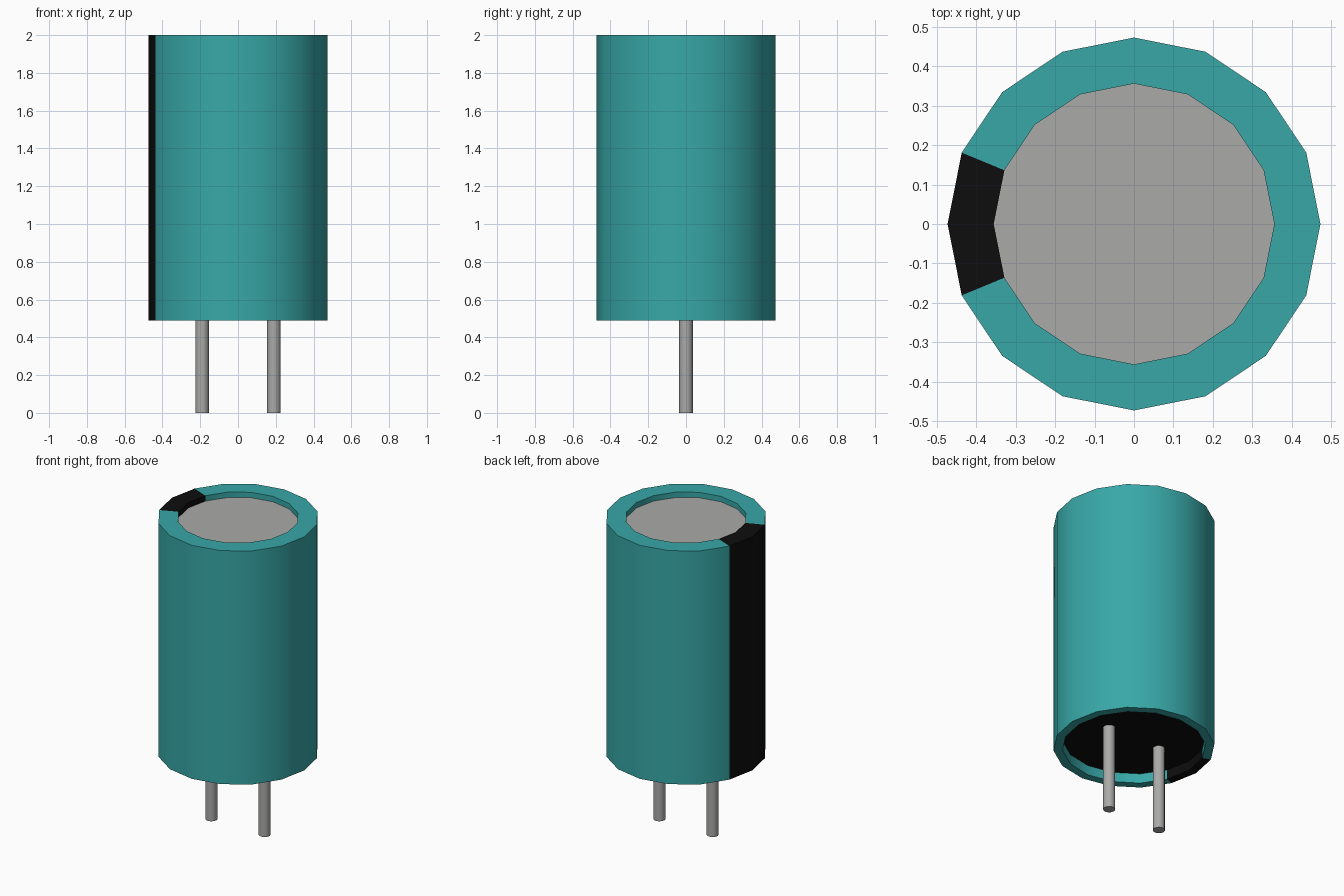
import bpy, bmesh, math

cube = bpy.data.objects.get("Cube")
if cube:
    bpy.data.objects.remove(cube)


def material(name, color):
    m = bpy.data.materials.new(name)
    m.use_nodes = True
    m.diffuse_color = (*color, 1)
    m.node_tree.nodes["Principled BSDF"].inputs["Base Color"].default_value = (*color, 1)
    return m


teal = material("teal sleeve", (0.04, 0.39, 0.39))
black = material("black", (0.004, 0.004, 0.004))
grey = material("grey metal", (0.40, 0.40, 0.395))

SIDES = 16
TOP, BASE = 2.0, 0.49                 # sleeve ends
TOP_DISC, BASE_DISC = 1.965, 0.552    # recessed end discs
R_OUT, R_TOP, R_BASE = 0.473, 0.356, 0.42


def finish(name, bm, mats, smooth=True):
    mesh = bpy.data.meshes.new(name)
    bm.to_mesh(mesh)
    bm.free()
    ob = bpy.data.objects.new(name, mesh)
    bpy.context.collection.objects.link(ob)
    for m in mats:
        mesh.materials.append(m)
    if smooth:
        bpy.ops.object.select_all(action='DESELECT')
        ob.select_set(True)
        bpy.context.view_layer.objects.active = ob
        bpy.ops.object.shade_smooth_by_angle(angle=math.radians(35))
    return ob


# Sleeve: profile turned around z, with a black stripe over two segments at -x
profile = [(R_TOP, TOP_DISC), (R_TOP, TOP), (R_OUT, TOP),
           (R_OUT, BASE), (R_BASE, BASE), (R_BASE, BASE_DISC)]
bm = bmesh.new()
rings = []
for i in range(SIDES):
    a = 2 * math.pi * i / SIDES
    rings.append([bm.verts.new((r * math.cos(a), r * math.sin(a), z)) for r, z in profile])
for i in range(SIDES):
    p, q = rings[i], rings[(i + 1) % SIDES]
    for k in range(len(profile) - 1):
        f = bm.faces.new((p[k], p[k + 1], q[k + 1], q[k]))
        f.material_index = 1 if i in (SIDES // 2 - 1, SIDES // 2) else 0
        f.normal_update()
        # Turn each face outward from the sleeve wall
        c = f.calc_center_median()
        out = c.copy()
        out.z = 0
        want = [-out, (0, 0, 1), out, (0, 0, -1), -out][k]
        if f.normal.dot(want) < 0:
            f.normal_flip()
finish("sleeve", bm, [teal, black])


# Recessed end discs
def disc(name, radius, z, mat, up):
    bm = bmesh.new()
    bmesh.ops.create_circle(bm, cap_ends=True, segments=SIDES, radius=radius)
    for v in bm.verts:
        v.co.z = z
    bm.normal_update()
    for f in bm.faces:
        if (f.normal.z > 0) != up:
            f.normal_flip()
    finish(name, bm, [mat], smooth=False)


disc("top_disc", R_TOP, TOP_DISC, grey, True)
disc("base_seal", R_BASE, BASE_DISC, black, False)

# Two wire leads
for side, x in (("left", 0.19), ("right", -0.19)):
    bm = bmesh.new()
    bmesh.ops.create_cone(bm, cap_ends=True, segments=12, radius1=0.036,
                          radius2=0.036, depth=BASE_DISC)
    bmesh.ops.translate(bm, verts=bm.verts, vec=(x, 0, BASE_DISC / 2))
    finish(side + "_lead", bm, [grey])
